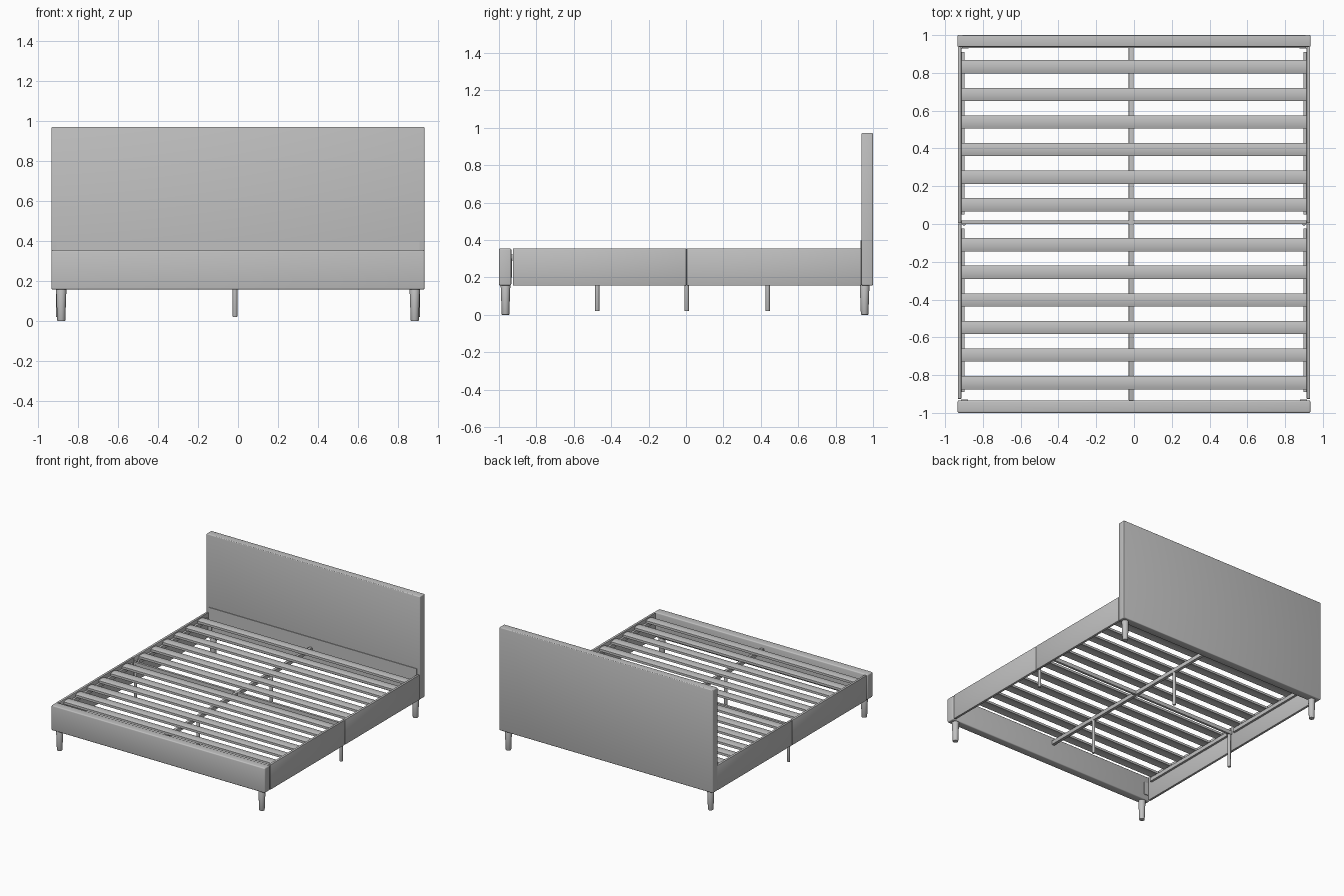
import bpy, bmesh, math

old = bpy.data.objects.get("Cube")
if old:
    bpy.data.objects.remove(old, do_unlink=True)

grey = bpy.data.materials.new("soft_grey")
grey.use_nodes = True
COLOUR = (0.53, 0.53, 0.53, 1)
grey.diffuse_color = COLOUR
grey.node_tree.nodes["Principled BSDF"].inputs["Base Color"].default_value = COLOUR


def finish(obj, name, bevel=0, segments=3):
    """Name, colour, round and shade a part."""
    obj.name = obj.data.name = name
    obj.data.materials.append(grey)
    bpy.ops.object.select_all(action="DESELECT")
    obj.select_set(True)
    bpy.context.view_layer.objects.active = obj
    if bevel:
        mod = obj.modifiers.new("rounded_edges", "BEVEL")
        mod.width, mod.segments = bevel, segments
        bpy.ops.object.modifier_apply(modifier=mod.name)
    bpy.ops.object.shade_smooth_by_angle(angle=math.radians(40))
    return obj


def box(name, x, y, z, bevel=0, segments=3):
    """Box given by its (low, high) range on each axis."""
    lo, hi = zip(x, y, z)
    bpy.ops.mesh.primitive_cube_add(size=1)
    obj = bpy.context.object
    for v in obj.data.vertices:
        v.co = [a if c < 0 else b for c, a, b in zip(v.co, lo, hi)]
    return finish(obj, name, bevel, segments)


def round_leg(name, x, y, z, bottom, top):
    bpy.ops.mesh.primitive_cone_add(vertices=24, radius1=bottom, radius2=top,
                                    depth=z[1] - z[0],
                                    location=(x, y, sum(z) / 2))
    return finish(bpy.context.object, name, 0.003, 2)


def slat(name, y):
    """Slightly bowed board running across the bed."""
    half, low, thick, rise, n = 0.035, 0.322, 0.018, 0.006, 6
    bm = bmesh.new()
    arc = [(-half + 2 * half * i / n, rise * (1 - (2 * i / n - 1) ** 2))
           for i in range(n + 1)]
    profile = [(a, low + b) for a, b in arc]
    profile += [(a, low + thick + b) for a, b in reversed(arc)]
    face = bm.faces.new([bm.verts.new((-0.912, y + a, b)) for a, b in profile])
    new = bmesh.ops.extrude_face_region(bm, geom=[face])["geom"]
    bmesh.ops.translate(bm, vec=(1.824, 0, 0),
                        verts=[g for g in new if isinstance(g, bmesh.types.BMVert)])
    bmesh.ops.recalc_face_normals(bm, faces=bm.faces)
    mesh = bpy.data.meshes.new(name)
    bm.to_mesh(mesh)
    bm.free()
    obj = bpy.data.objects.new(name, mesh)
    bpy.context.collection.objects.link(obj)
    return finish(obj, name)


# Upholstered end panels
box("headboard", (-0.934, 0.934), (0.938, 1.0), (0.157, 0.972), 0.006)
box("headboard_lower_panel", (-0.91, 0.91), (0.933, 0.94), (0.16, 0.397))
box("footboard", (-0.934, 0.934), (-1.0, -0.934), (0.157, 0.355), 0.008)

for side, s in (("left", 1), ("right", -1)):
    def across(a, b):
        return sorted((s * a, s * b))

    # Side rails in two lengths, with the ledges that carry the slats
    for end, rail, ledge in (("front", (-0.926, 0.002), (-0.89, -0.025)),
                             ("back", (0.004, 0.937), (0.05, 0.91))):
        box(f"{side}_{end}_rail", across(0.914, 0.933), rail, (0.157, 0.355), 0.003, 2)
        box(f"{side}_{end}_ledge", across(0.897, 0.915), ledge, (0.292, 0.322))

    # Corner legs and brackets
    for end, y, plate in (("front", -0.965, (-0.936, -0.929)),
                          ("back", 0.955, (0.928, 0.935))):
        round_leg(f"{side}_{end}_leg", s * 0.885, y, (0, 0.16), 0.02, 0.026)
        box(f"{side}_{end}_bracket", across(0.88, 0.915), plate, (0.2, 0.3))

    # Slim leg under the joint of the two rails
    round_leg(f"{side}_middle_leg", s * 0.9, 0.004, (0.02, 0.3), 0.012, 0.012)

# Centre beam, cross bar and their slim legs
box("centre_beam", (-0.028, -0.003), (-0.935, 0.935), (0.29, 0.322), 0.003, 2)
box("cross_bar", (-0.915, 0.915), (0.0, 0.018), (0.292, 0.322))
for end, y in (("front", -0.475), ("back", 0.437)):
    round_leg(f"centre_{end}_leg", -0.015, y, (0.02, 0.295), 0.012, 0.012)

# Six slats in each half
for i in range(6):
    slat(f"back_slat_{i + 1}", 0.102 + 0.146 * i)
    slat(f"front_slat_{i + 1}", -0.11 - 0.146 * i)
